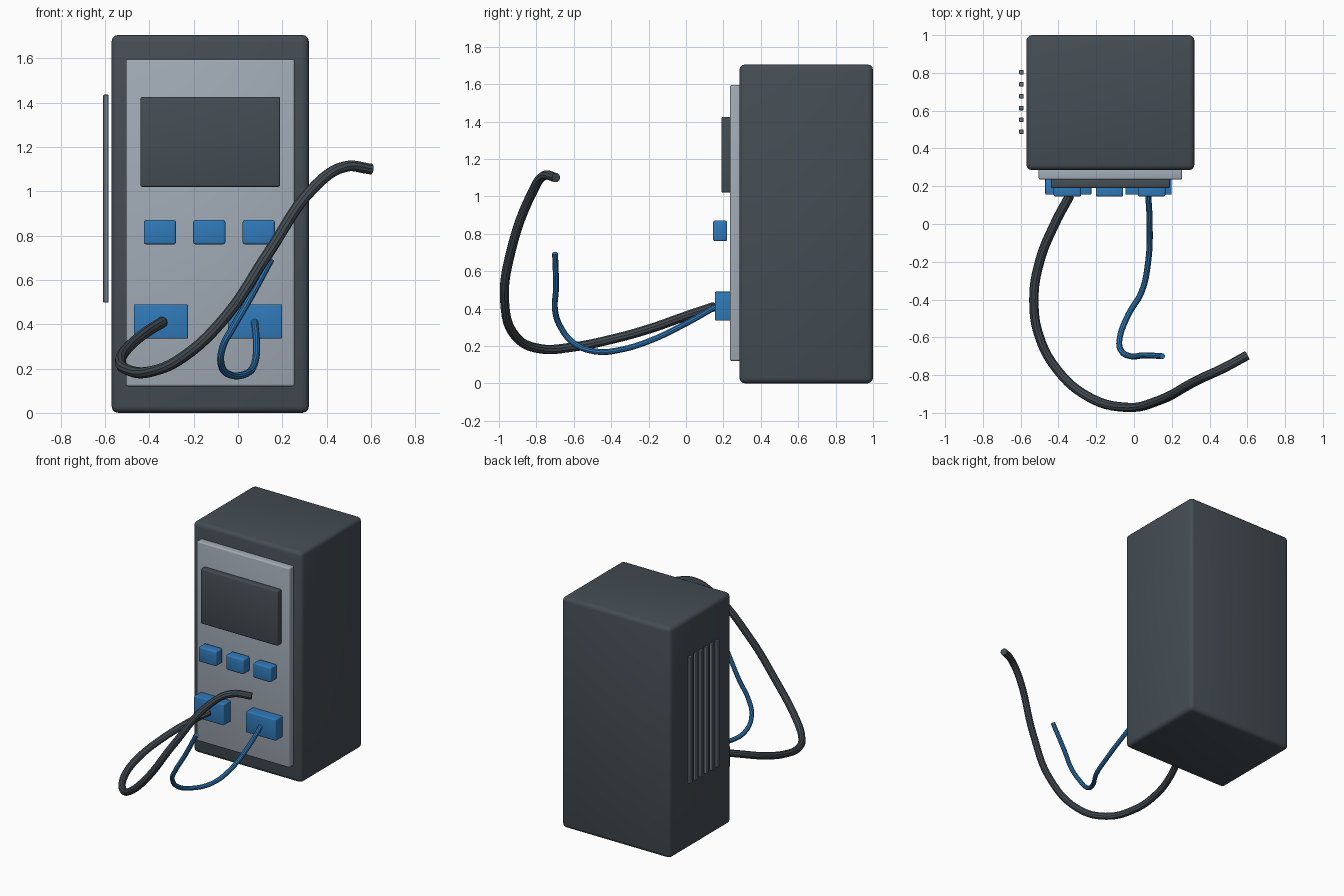
import bpy
from mathutils import Vector

cube = bpy.data.objects.get("Cube")
if cube:
    bpy.data.objects.remove(cube, do_unlink=True)


def material(name, rgb):
    m = bpy.data.materials.new(name)
    m.use_nodes = True
    color = (*rgb, 1)
    m.diffuse_color = color
    m.node_tree.nodes["Principled BSDF"].inputs["Base Color"].default_value = color
    return m


DARK = material("dark grey", (0.058, 0.074, 0.088))
LIGHT = material("light grey", (0.36, 0.41, 0.47))
MID = material("mid grey", (0.16, 0.19, 0.23))
BLUE = material("blue", (0.03, 0.195, 0.49))


def select_only(obj):
    bpy.ops.object.select_all(action="DESELECT")
    obj.select_set(True)
    bpy.context.view_layer.objects.active = obj


def box(name, xs, ys, zs, mat, bevel, segments=3):
    """Rounded box spanning the given ranges."""
    lo, hi = (Vector(v) for v in zip(xs, ys, zs))
    bpy.ops.mesh.primitive_cube_add(size=1, location=(lo + hi) / 2)
    obj = bpy.context.object
    obj.name = name
    obj.scale = hi - lo
    bpy.ops.object.transform_apply(location=False, rotation=False, scale=True)
    obj.data.materials.append(mat)
    mod = obj.modifiers.new("rounding", "BEVEL")
    mod.width = bevel
    mod.segments = segments
    bpy.ops.object.modifier_apply(modifier=mod.name)
    bpy.ops.object.shade_smooth_by_angle()
    return obj


def cable(name, points, radius, mat):
    """Round tube through the given points."""
    curve = bpy.data.curves.new(name, "CURVE")
    curve.dimensions = "3D"
    curve.bevel_depth = radius
    curve.bevel_resolution = 3
    curve.resolution_u = 6
    curve.use_fill_caps = True
    spline = curve.splines.new("BEZIER")
    spline.bezier_points.add(len(points) - 1)
    for bp, co in zip(spline.bezier_points, points):
        bp.co = co
        bp.handle_left_type = bp.handle_right_type = "AUTO"
    obj = bpy.data.objects.new(name, curve)
    bpy.context.collection.objects.link(obj)
    curve.materials.append(mat)
    select_only(obj)
    bpy.ops.object.convert(target="MESH")
    bpy.ops.object.shade_smooth_by_angle()


# Casing, front panel and screen
box("casing", (-0.57, 0.32), (0.285, 1.0), (0, 1.705), DARK, 0.03)
box("front_panel", (-0.505, 0.255), (0.235, 0.295), (0.12, 1.595), LIGHT, 0.01)
box("screen", (-0.44, 0.19), (0.19, 0.24), (1.02, 1.425), DARK, 0.008)

# Row of buttons, standing proud of the panel
for i in range(3):
    x = -0.425 + i * 0.223
    box(f"button_{i + 1}", (x, x + 0.145), (0.145, 0.22), (0.76, 0.87), BLUE, 0.01)

# Cable sockets
for side, x in (("right", -0.47), ("left", -0.045)):
    box(f"{side}_socket", (x, x + 0.244), (0.155, 0.24), (0.335, 0.49), BLUE, 0.006)

# Vent slats on the side
for i in range(6):
    y = 0.488 + i * 0.063
    box(f"vent_slat_{i + 1}", (-0.608, -0.584), (y - 0.012, y + 0.012),
        (0.497, 1.435), MID, 0.003, 1)

# Thick and thin cables
cable("thick_cable", [
    (-0.34, 0.15, 0.41), (-0.42, 0, 0.36), (-0.5, -0.2, 0.29),
    (-0.53, -0.4, 0.235), (-0.5, -0.6, 0.195), (-0.4, -0.78, 0.185),
    (-0.25, -0.91, 0.25), (-0.05, -0.97, 0.44), (0.13, -0.935, 0.71),
    (0.35, -0.82, 1.025), (0.48, -0.76, 1.11), (0.6, -0.695, 1.1)], 0.025, DARK)
cable("thin_cable", [
    (0.075, 0.16, 0.41), (0.083, 0, 0.32), (0.075, -0.2, 0.225),
    (0.04, -0.36, 0.178), (-0.03, -0.48, 0.17), (-0.075, -0.6, 0.215),
    (-0.068, -0.67, 0.3), (-0.02, -0.7, 0.39), (0.05, -0.695, 0.51),
    (0.15, -0.7, 0.695)], 0.016, BLUE)
